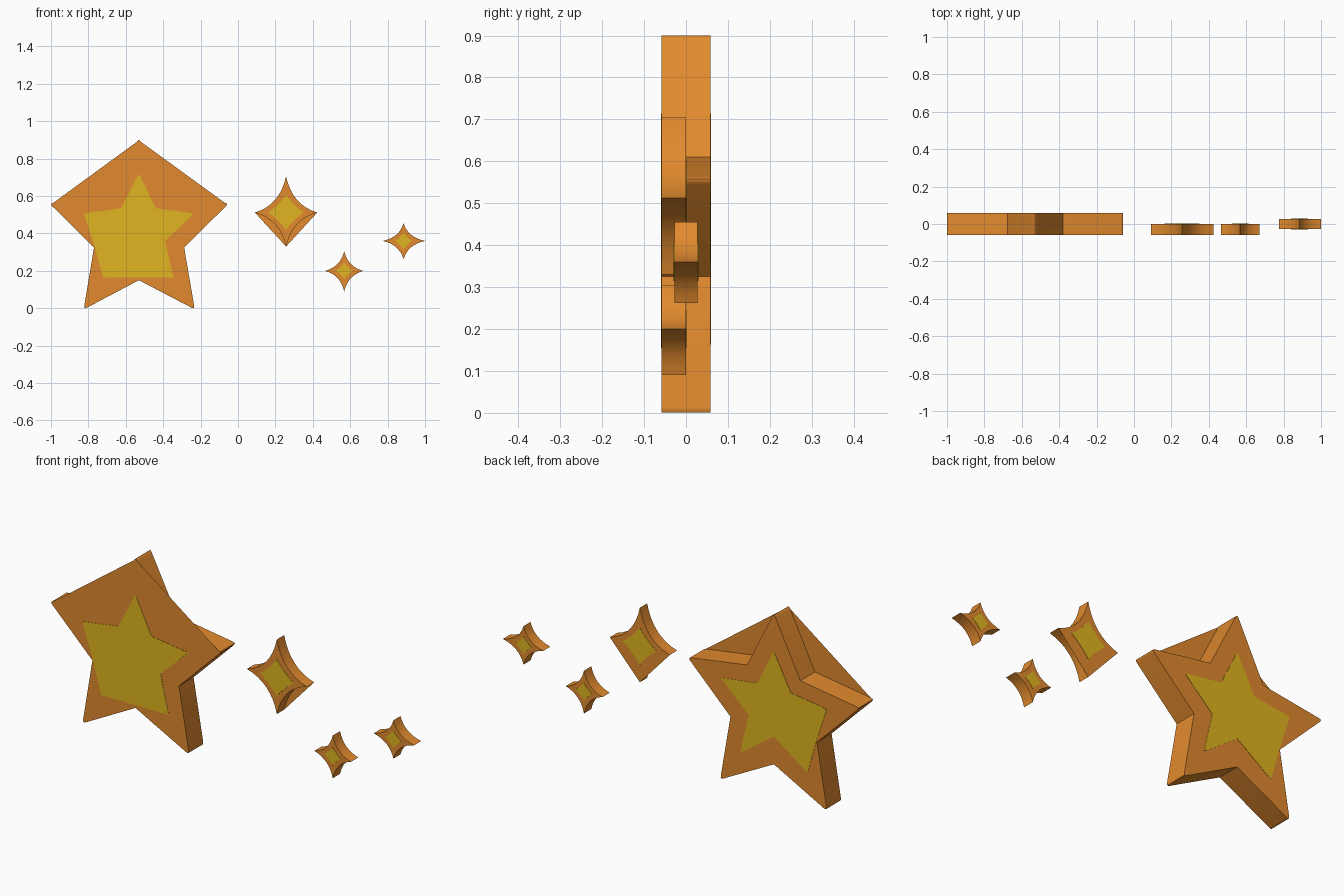
import bpy, bmesh, math
from mathutils import Vector

if "Cube" in bpy.data.objects:
    bpy.data.objects.remove(bpy.data.objects["Cube"])


def material(name, rgb):
    m = bpy.data.materials.new(name)
    m.diffuse_color = (*rgb, 1)
    m.use_nodes = True
    m.node_tree.nodes["Principled BSDF"].inputs["Base Color"].default_value = m.diffuse_color
    return m


ORANGE = material("orange", (0.75, 0.253, 0.027))
YELLOW = material("yellow", (0.75, 0.46, 0.015))


def prism(name, pts, y0, y1, mat, skip_front=(), skip_back=()):
    """Extrude an anticlockwise (x, z) outline; skipped corners are bridged straight on that cap."""
    bm = bmesh.new()
    front = [bm.verts.new((x, y0, z)) for x, z in pts]
    back = [bm.verts.new((x, y1, z)) for x, z in pts]
    n = len(pts)
    bm.faces.new([v for i, v in enumerate(front) if i not in skip_front])
    bm.faces.new([v for i, v in enumerate(back) if i not in skip_back][::-1])
    for i in range(n):
        j = (i + 1) % n
        bm.faces.new((front[i], back[i], back[j], front[j]))
    me = bpy.data.meshes.new(name)
    bm.to_mesh(me)
    bm.free()
    ob = bpy.data.objects.new(name, me)
    bpy.context.collection.objects.link(ob)
    me.materials.append(mat)
    bpy.ops.object.select_all(action='DESELECT')
    ob.select_set(True)
    bpy.context.view_layer.objects.active = ob
    bpy.ops.object.shade_smooth_by_angle(angle=math.radians(30))
    return ob


def bezier(a, c, b, t):
    return a * (1 - t) ** 2 + c * 2 * t * (1 - t) + b * t ** 2


def star_outline(corners, r):
    """Alternating tip / inner corners; tips are rounded. Returns points and inner indices."""
    pts, inner = [], []
    n = len(corners)
    for i, c in enumerate(corners):
        c = Vector(c)
        if i % 2:
            inner.append(len(pts))
            pts.append(c)
        else:
            a = c + (Vector(corners[i - 1]) - c).normalized() * r
            b = c + (Vector(corners[(i + 1) % n]) - c).normalized() * r
            pts += [bezier(a, c, b, k / 4) for k in range(5)]
    return pts, inner


def sparkle_outline(cx, cz, left, right, down, up, pull, steps=8):
    """Four points joined by inward curves, starting at the right tip."""
    o = Vector((cx, cz))
    tips = [Vector(t) for t in ((right, 0), (0, up), (-left, 0), (0, -down))]
    pts = []
    for i in range(4):
        a, b = tips[i], tips[(i + 1) % 4]
        pts += [o + bezier(a, (a + b) * pull, b, k / steps) for k in range(steps)]
    return pts


# Large star: the two upper notches are closed over on the front
star = [(-0.53, 0.909), (-0.677, 0.61), (-1.008, 0.56), (-0.77, 0.325), (-0.825, -0.006),
        (-0.53, 0.15), (-0.231, -0.006), (-0.288, 0.325), (-0.05, 0.56), (-0.38, 0.61)]
pts, inner = star_outline(star, 0.02)
prism("large_star", pts, -0.058, 0.058, ORANGE, skip_front={inner[0], inner[4]})

# Yellow star panels on both sides
panel = [(-0.53, 0.72), (-0.625, 0.535), (-0.825, 0.507), (-0.772, 0.345), (-0.718, 0.158),
         (-0.53, 0.29), (-0.343, 0.158), (-0.39, 0.36), (-0.235, 0.507), (-0.44, 0.535)]
pts, inner = star_outline(panel, 0.012)
prism("back_star_panel", pts, 0.057, 0.0595, YELLOW)
front_pts = [p for i, p in enumerate(pts) if i != inner[2]]
prism("front_star_panel", front_pts, -0.0595, -0.057, YELLOW)

# Sparkles: centre, half sizes (left, right, down, up), depth range, panel half size
sparkles = {
    "large_sparkle": (0.257, 0.512, 0.167, 0.167, 0.182, 0.193, -0.058, 0.0, 0.094),
    "low_sparkle": (0.568, 0.2, 0.103, 0.102, 0.11, 0.105, -0.058, 0.0, 0.045),
    "right_sparkle": (0.885, 0.36, 0.11, 0.115, 0.098, 0.095, -0.028, 0.028, 0.045),
}
for name, (cx, cz, l, r, d, u, y0, y1, h) in sparkles.items():
    pts = sparkle_outline(cx, cz, l, r, d, u, 0.2)
    # The largest has its lower curves bridged on the back
    bridged = set(range(17, 24)) | set(range(25, 32)) if name == "large_sparkle" else ()
    prism(name, pts, y0, y1, ORANGE, skip_back=bridged)
    diamond = sparkle_outline(cx, cz, h, h, h, h, 0.42)
    prism(name + "_front_panel", diamond, y0 - 0.0015, y0 + 0.001, YELLOW)
    prism(name + "_back_panel", diamond, y1 - 0.001, y1 + 0.0015, YELLOW)
